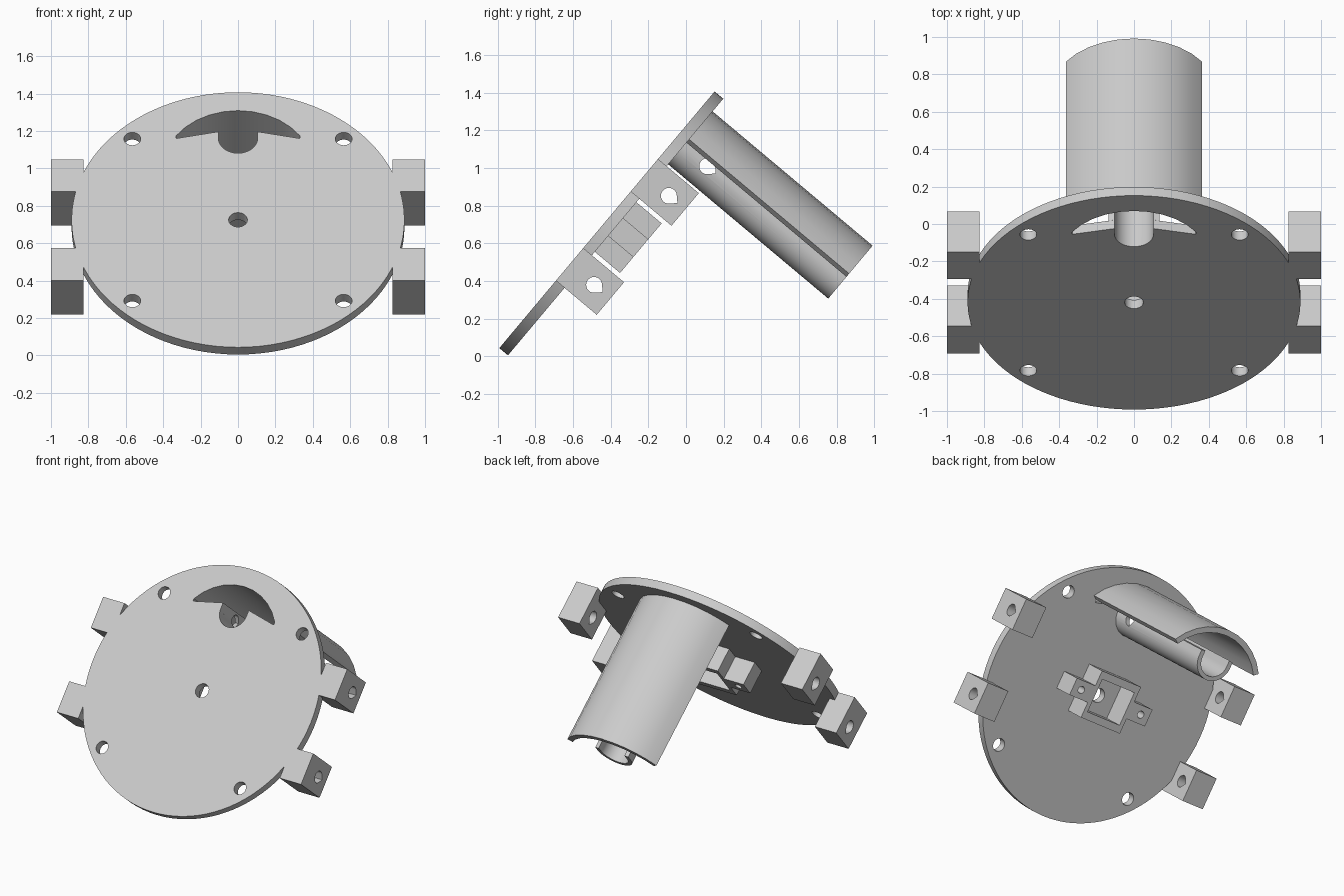
import bpy
import bmesh
from math import sin, cos, pi, radians, sqrt
from mathutils import Matrix

old = bpy.data.objects.get("Cube")
if old:
    bpy.data.objects.remove(old, do_unlink=True)

grey = bpy.data.materials.new("light grey plastic")
grey.use_nodes = True
grey.diffuse_color = (0.6, 0.6, 0.6, 1)
grey.node_tree.nodes["Principled BSDF"].inputs["Base Color"].default_value = grey.diffuse_color

# Tilted frame: local x = width, y = up the plate, -z = depth behind the plate
TILT = Matrix.Translation((0, -0.42, 0.725)) @ Matrix.Rotation(radians(50), 4, 'X')
# Sideways profile: (up, depth) drawn flat, then extruded along x
SIDEWAYS = Matrix(((0, 0, 1, 0), (1, 0, 0, 0), (0, -1, 0, 0), (0, 0, 0, 1)))
BACKWARD = Matrix.Diagonal((1, 1, -1, 1))


def arc(cx, cy, r, a0, a1, n):
    """Points along an arc, angles in degrees."""
    angles = [radians(a0 + (a1 - a0) * i / n) for i in range(n + 1)]
    return [(cx + r * cos(a), cy + r * sin(a)) for a in angles]


def circle(cx, cy, r, n=32):
    return arc(cx, cy, r, 0, 360, n)[:-1]


def rect(x0, x1, y0, y1):
    return [(x0, y0), (x1, y0), (x1, y1), (x0, y1)]


def teardrop(v, d, r):
    """Round hole with a pointed end facing away from the plate."""
    return arc(v, d, r, 135, 405, 24) + [(v, d + r * sqrt(2))]


def extrude(name, loops, start, end, axes=BACKWARD):
    """Fill the first loop, leave the others as holes, and extrude."""
    curve = bpy.data.curves.new(name, 'CURVE')
    curve.dimensions = '2D'
    curve.fill_mode = 'BOTH'
    curve.extrude = (end - start) / 2
    for loop in loops:
        spline = curve.splines.new('POLY')
        spline.points.add(len(loop) - 1)
        for point, (x, y) in zip(spline.points, loop):
            point.co = (x, y, 0, 1)
        spline.use_cyclic_u = True
    temp = bpy.data.objects.new(name + " outline", curve)
    bpy.context.collection.objects.link(temp)
    deps = bpy.context.evaluated_depsgraph_get()
    mesh = bpy.data.meshes.new_from_object(temp.evaluated_get(deps))
    bpy.data.objects.remove(temp, do_unlink=True)
    mesh.name = name
    bm = bmesh.new()
    bm.from_mesh(mesh)
    bmesh.ops.remove_doubles(bm, verts=bm.verts, dist=1e-5)
    bm.transform(TILT @ axes @ Matrix.Translation((0, 0, (start + end) / 2)))
    bmesh.ops.recalc_face_normals(bm, faces=bm.faces)
    bm.to_mesh(mesh)
    bm.free()
    mesh.materials.clear()
    mesh.materials.append(grey)
    obj = bpy.data.objects.new(name, mesh)
    bpy.context.collection.objects.link(obj)
    return obj


def smooth(obj):
    bpy.ops.object.select_all(action='DESELECT')
    obj.select_set(True)
    bpy.context.view_layer.objects.active = obj
    bpy.ops.object.shade_smooth_by_angle(angle=radians(30))


THICK = 0.06
LENGTH = 1.17
HOOD_Y = 0.362
TUBE_Y = 0.57

# Round plate with screw holes and a slot opening into the hood and tube
slot = arc(0, HOOD_Y, 0.4, 34, 146, 10)
slot += [(-0.33, 0.568), (-0.105, 0.615)]
slot += arc(0, TUBE_Y, 0.105, 180, 360, 18)
slot += [(0.105, 0.615), (0.33, 0.568)]
screws = [circle(sx * 0.565, sy * 0.565, 0.045) for sx in (-1, 1) for sy in (-1, 1)]
plate = extrude("round_plate", [circle(0, 0, 0.89, 96), circle(0, 0, 0.05), slot] + screws, 0, THICK)
smooth(plate)

# Curved hood behind the slot
hood = extrude("curved_hood", [arc(0, HOOD_Y, 0.44, 34, 146, 10) + arc(0, HOOD_Y, 0.4, 146, 34, 10)],
               THICK, LENGTH)
smooth(hood)

# Open-topped tube with a cross hole
channel = [(0.135, 0.61)] + arc(0, TUBE_Y, 0.135, 0, -180, 24) + [(-0.135, 0.61)]
channel += [(-0.105, 0.615)] + arc(0, TUBE_Y, 0.105, -180, 0, 24) + [(0.105, 0.615)]
tube = extrude("open_tube", [channel], THICK, LENGTH)
cutter = extrude("tube_hole_cutter", [teardrop(0.56, 0.225, 0.042)], -0.3, 0.3, SIDEWAYS)
cutter.hide_render = True
cut = tube.modifiers.new("cross hole", 'BOOLEAN')
cut.operation = 'DIFFERENCE'
cut.object = cutter
bpy.context.view_layer.objects.active = tube
bpy.ops.object.modifier_apply(modifier=cut.name)
bpy.data.objects.remove(cutter, do_unlink=True)
smooth(tube)

# Four mounting lugs on the rim
for side, x0 in (("left", 0.825), ("right", -1.0)):
    for level, v in (("upper", 0.309), ("lower", -0.309)):
        lug = extrude(f"{level}_{side}_lug",
                      [rect(v - 0.113, v + 0.113, 0, 0.283), teardrop(v, 0.17, 0.042)],
                      x0, x0 + 0.175, SIDEWAYS)
        smooth(lug)

# Central socket with two screw ears
half = [(0.17, -0.172), (0.17, -0.062), (0.33, -0.062), (0.33, 0.062), (0.17, 0.062), (0.17, 0.172)]
outline = half + [(-x, y) for x, y in reversed(half)]
socket = extrude("centre_socket",
                 [outline, rect(-0.14, 0.14, -0.12, 0.12), circle(0.26, 0, 0.025), circle(-0.26, 0, 0.025)],
                 THICK, 0.235)
smooth(socket)
